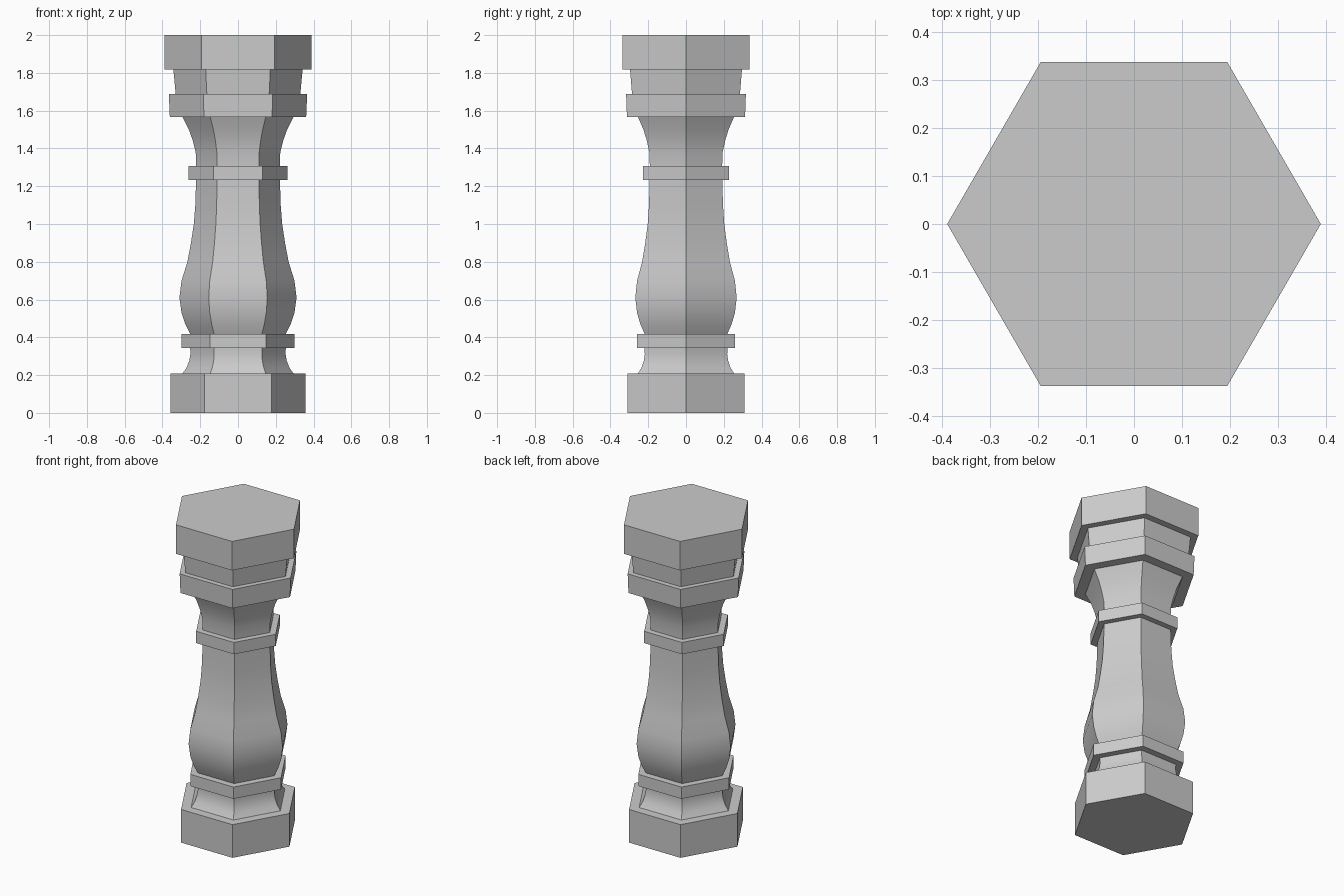
import bpy
import bmesh
from math import cos, sin, pi, radians

cube = bpy.data.objects.get("Cube")
if cube:
    bpy.data.objects.remove(cube, do_unlink=True)

SIDES = 6

stone = bpy.data.materials.new("grey_stone")
stone.use_nodes = True
GREY = (0.6, 0.6, 0.6, 1)
stone.diffuse_color = GREY
stone.node_tree.nodes["Principled BSDF"].inputs["Base Color"].default_value = GREY


def turned_part(name, profile, capped=True):
    """Sweep (corner radius, height) points, bottom to top, around six sides."""
    bm = bmesh.new()
    rings = [[bm.verts.new((r * cos(2 * pi * i / SIDES), r * sin(2 * pi * i / SIDES), z))
              for i in range(SIDES)] for r, z in profile]
    for low, high in zip(rings, rings[1:]):
        for i in range(SIDES):
            j = (i + 1) % SIDES
            bm.faces.new((low[i], low[j], high[j], high[i]))
    if capped:
        bm.faces.new(rings[0][::-1])
        bm.faces.new(rings[-1])
    mesh = bpy.data.meshes.new(name)
    bm.to_mesh(mesh)
    bm.free()
    mesh.materials.append(stone)
    obj = bpy.data.objects.new(name, mesh)
    bpy.context.collection.objects.link(obj)
    # Soft shading along the curve, crisp corners between the six sides
    bpy.ops.object.select_all(action='DESELECT')
    obj.select_set(True)
    bpy.context.view_layer.objects.active = obj
    bpy.ops.object.shade_smooth_by_angle(angle=radians(30))
    return obj


# Heights where the parts meet
BASE, LOW, LOW_TOP = 0.208, 0.343, 0.417
HIGH, HIGH_TOP, COLLAR, NECK, CAP = 1.233, 1.307, 1.567, 1.688, 1.818

# Solid slabs and rings
turned_part("base_block", [(0.357, 0), (0.357, BASE)])
turned_part("lower_ring", [(0.299, LOW), (0.299, LOW_TOP)])
turned_part("upper_ring", [(0.262, HIGH), (0.262, HIGH_TOP)])
turned_part("collar", [(0.361, COLLAR), (0.366, NECK)])
turned_part("neck", [(0.33, NECK), (0.342, CAP)], capped=False)
turned_part("top_block", [(0.389, CAP), (0.389, 2)])

# Curved sections between them, open where they meet a slab
turned_part("base_flare", [(0.294, BASE), (0.272, 0.24), (0.258, 0.275),
                           (0.252, 0.31), (0.253, LOW)], capped=False)
turned_part("belly_shaft", [(0.252, LOW_TOP), (0.279, 0.47), (0.299, 0.53),
                            (0.31, 0.61), (0.299, 0.7), (0.268, 0.8),
                            (0.249, 0.9), (0.234, 1.0), (0.226, 1.1),
                            (0.222, HIGH)], capped=False)
turned_part("upper_flare", [(0.221, HIGH_TOP), (0.224, 1.38), (0.239, 1.44),
                            (0.26, 1.5), (0.294, COLLAR)], capped=False)
